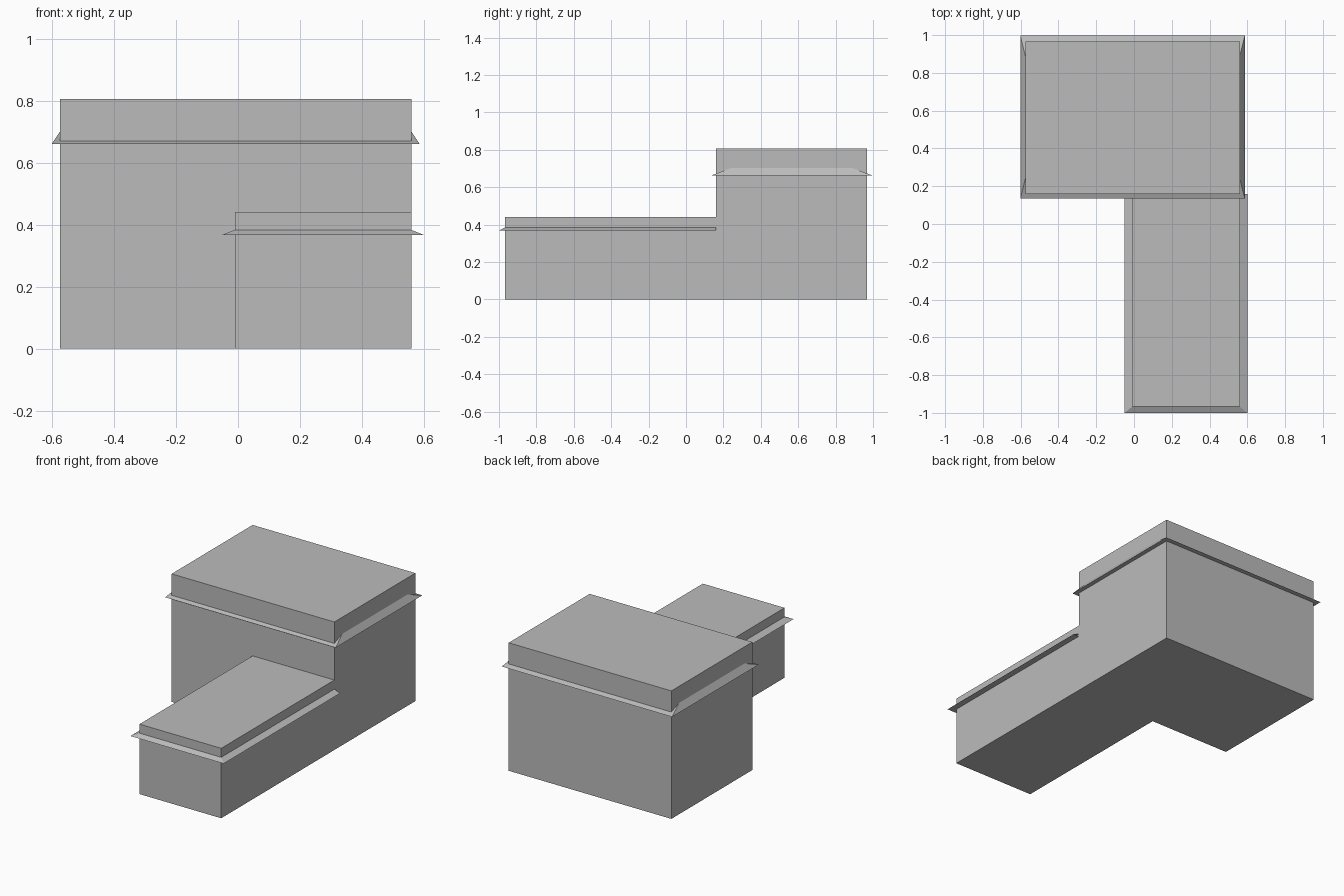
import bpy
import bmesh

cube = bpy.data.objects.get("Cube")
if cube:
    bpy.data.objects.remove(cube, do_unlink=True)

grey = bpy.data.materials.new("plain_grey")
grey.use_nodes = True
colour = (0.5, 0.5, 0.5, 1)
grey.diffuse_color = colour
grey.node_tree.nodes["Principled BSDF"].inputs["Base Color"].default_value = colour


def frustum(name, base, top, z0, z1, open_back=False):
    """Block between two rectangles given as (x0, x1, y0, y1)."""
    bm = bmesh.new()
    rings = []
    for (x0, x1, y0, y1), z in ((base, z0), (top, z1)):
        corners = ((x0, y0), (x1, y0), (x1, y1), (x0, y1))
        rings.append([bm.verts.new((x, y, z)) for x, y in corners])
    low, high = rings
    bm.faces.new(low[::-1])
    bm.faces.new(high)
    for i in range(4):
        if open_back and i == 2:
            continue
        j = (i + 1) % 4
        bm.faces.new((low[i], low[j], high[j], high[i]))
    mesh = bpy.data.meshes.new(name)
    bm.to_mesh(mesh)
    bm.free()
    mesh.materials.append(grey)
    obj = bpy.data.objects.new(name, mesh)
    bpy.context.collection.objects.link(obj)
    return obj


# Tall block and the lower wing that joins its front
main_plan = (-0.575, 0.56, 0.16, 0.967)
wing_plan = (-0.01, 0.56, -0.967, 0.16)
frustum("main_block", main_plan, main_plan, 0, 0.807)
frustum("front_wing", wing_plan, wing_plan, 0, 0.441, open_back=True)

# Sloping eaves: their upper rims meet or pass inside the walls
frustum("main_eave", (-0.602, 0.587, 0.134, 0.998),
        (-0.575, 0.56, 0.24, 0.89), 0.662, 0.702)
frustum("wing_eave", (-0.05, 0.6, -1.0, 0.16), wing_plan, 0.368, 0.384, open_back=True)
